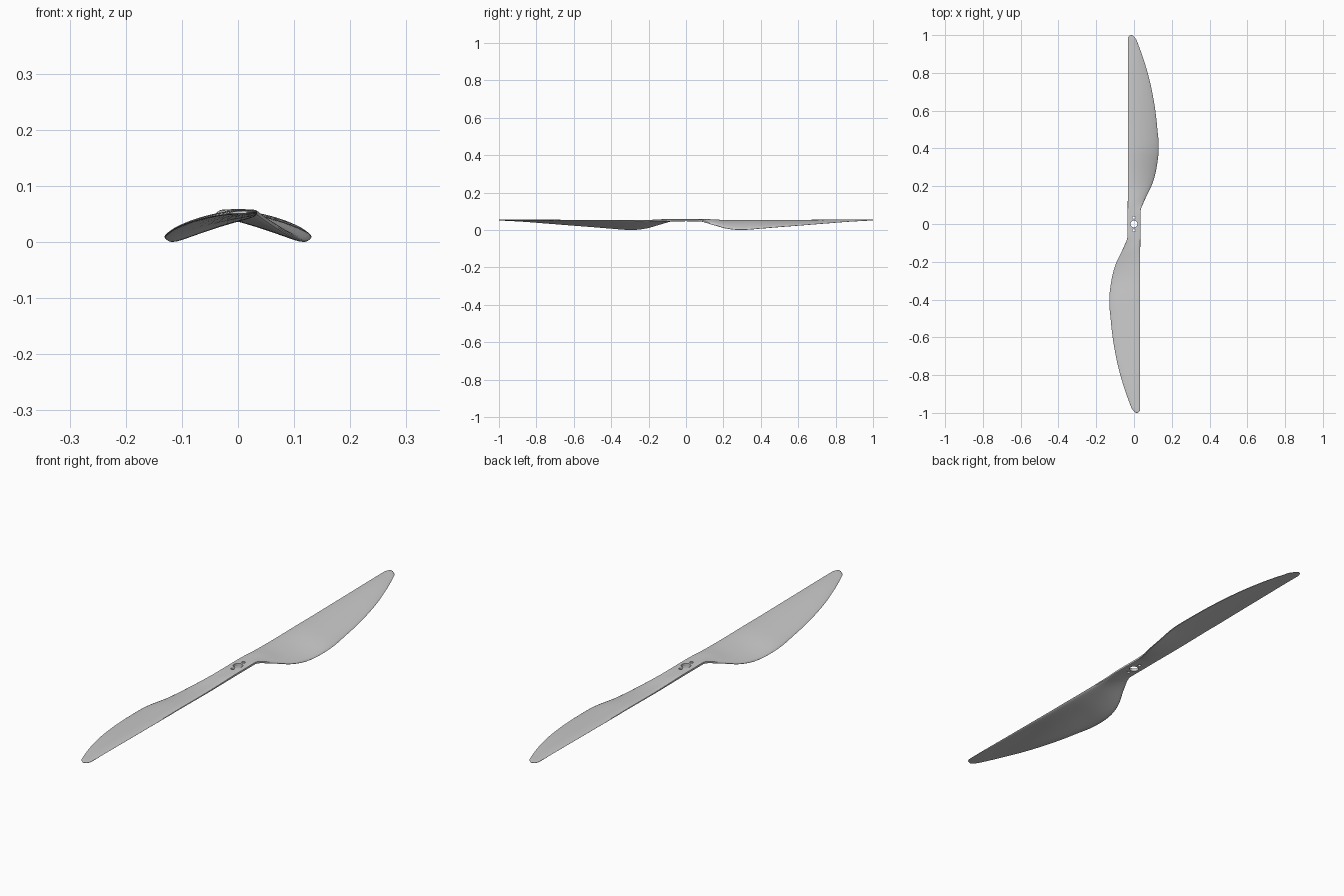
import bpy, bmesh, math

if "Cube" in bpy.data.objects:
    bpy.data.objects.remove(bpy.data.objects["Cube"])

# Blade stations from hub centre to tip:
# y, left x, right x, left z, right z, thickness, camber, edge roundness
STATIONS = [
    (0.00, -.034, .034, .059, .059, .012, .000, .30),
    (0.06, -.034, .034, .059, .059, .012, .000, .30),
    (0.13, -.033, .058, .057, .041, .016, .005, .60),
    (0.21, -.033, .096, .056, .017, .017, .006, .75),
    (0.29, -.033, .118, .056, .008, .016, .007, .80),
    (0.40, -.033, .131, .057, .015, .015, .007, .80),
    (0.50, -.033, .124, .057, .023, .013, .006, .80),
    (0.62, -.033, .110, .058, .032, .011, .005, .80),
    (0.76, -.033, .083, .059, .043, .009, .004, .80),
    (0.88, -.033, .048, .060, .052, .007, .003, .80),
    (0.97, -.033, .015, .060, .057, .006, .001, .80),
]
SEG = 16      # segments across the chord
STEPS = 5     # loft steps between stations


def smooth_station(i, t):
    """Cubic Hermite interpolation between stations i and i+1."""
    p, q = STATIONS[i], STATIONS[i + 1]
    a, b = STATIONS[max(i - 1, 0)], STATIONS[min(i + 2, len(STATIONS) - 1)]
    h = q[0] - p[0]
    out = [p[0] + h * t]
    for k in range(1, len(p)):
        m0 = (q[k] - a[k]) / (q[0] - a[0]) * h if i else 0
        m1 = (b[k] - p[k]) / (b[0] - p[0]) * h
        if i == 0:
            m0 = m1 = 0
        if i == 1:
            m0 = 0
        out.append((2*t**3 - 3*t**2 + 1) * p[k] + (t**3 - 2*t**2 + t) * m0
                   + (3*t**2 - 2*t**3) * q[k] + (t**3 - t**2) * m1)
    return out


def section(y, xl, xr, zl, zr, thick, camber, power):
    """Closed cambered blade section: over the top, back along the bottom."""
    pts = []
    for j in range(2 * SEG):
        a = math.pi * j / SEG
        u = (1 - math.cos(a)) / 2
        s = math.sin(a)
        half = thick / 2 * math.copysign(abs(s) ** power, s) if j % SEG else 0
        pts.append((xl + (xr - xl) * u, y,
                    zl + (zr - zl) * u + camber * s * s + half))
    return pts


rows = [smooth_station(i, k / STEPS)
        for i in range(len(STATIONS) - 1) for k in range(STEPS)]
# Rounded tip
tip = STATIONS[-1]
for k in range(8):
    a = math.radians(k * 12)
    y = .97 + .03 * math.sin(a)
    w = math.cos(a) ** .8
    mid = -.016
    right = .015 - .013 * math.sin(a)
    rows.append([y, mid + (tip[1] - mid) * w, mid + (right - mid) * w,
                 .060, .0575, tip[5] * (.3 + .7 * w), .001, .8])
rows[-1][0] = 1.0

bm = bmesh.new()
for sign in (1, -1):      # second blade is the first turned half a turn
    loops = [[bm.verts.new((sign * x, sign * y, z)) for x, y, z in section(*r)]
             for r in rows]
    for a, b in zip(loops, loops[1:]):
        for j in range(2 * SEG):
            n = (j + 1) % (2 * SEG)
            bm.faces.new((a[j], a[n], b[n], b[j]))
    bm.faces.new(loops[-1])
bmesh.ops.remove_doubles(bm, verts=bm.verts, dist=1e-5)
bmesh.ops.recalc_face_normals(bm, faces=bm.faces)
low = min(v.co.z for v in bm.verts)
bmesh.ops.translate(bm, verts=bm.verts, vec=(0, 0, -low))
mesh = bpy.data.meshes.new("propeller")
bm.to_mesh(mesh)
bm.free()
prop = bpy.data.objects.new("propeller", mesh)
bpy.context.collection.objects.link(prop)

# Shaft hole and two bolt holes
for y, r in ((0, .018), (.034, .007), (-.034, .007)):
    bpy.ops.mesh.primitive_cylinder_add(vertices=32, radius=r, depth=.2,
                                        location=(0, y, .06))
    cutter = bpy.context.object
    cutter.name = "hole_cutter"
    mod = prop.modifiers.new("hole", 'BOOLEAN')
    mod.object = cutter
    mod.operation = 'DIFFERENCE'
    mod.solver = 'EXACT'
    bpy.ops.object.select_all(action='DESELECT')
    bpy.context.view_layer.objects.active = prop
    prop.select_set(True)
    bpy.ops.object.modifier_apply(modifier=mod.name)
    bpy.data.objects.remove(cutter)

bpy.ops.object.shade_smooth_by_angle(angle=math.radians(35))
